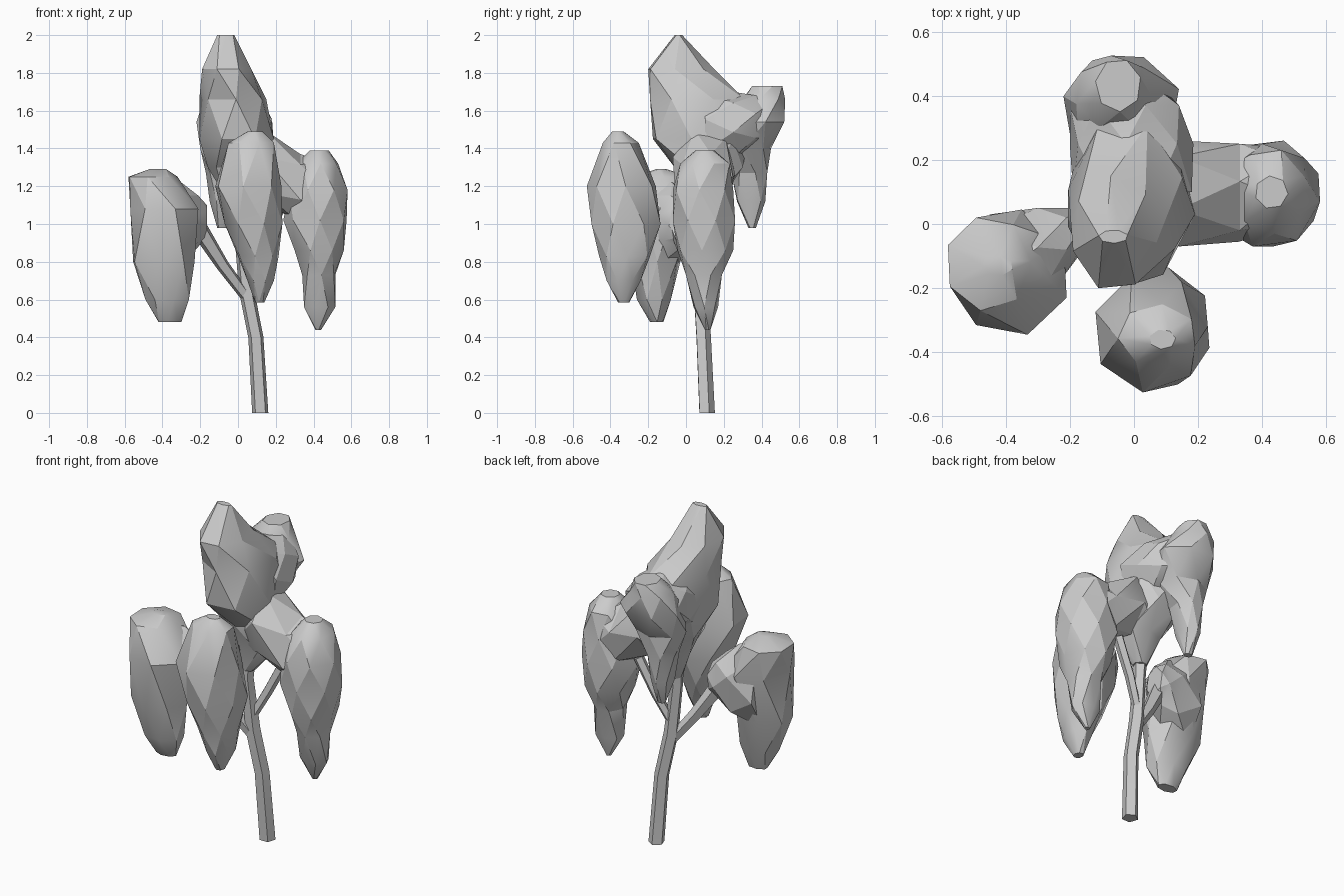
import bpy, bmesh, math
from mathutils import Vector

if "Cube" in bpy.data.objects:
    bpy.data.objects.remove(bpy.data.objects["Cube"])


def finish(name, bm, angle):
    bmesh.ops.recalc_face_normals(bm, faces=bm.faces)
    mesh = bpy.data.meshes.new(name)
    bm.to_mesh(mesh)
    bm.free()
    ob = bpy.data.objects.new(name, mesh)
    bpy.context.collection.objects.link(ob)
    bpy.ops.object.select_all(action='DESELECT')
    ob.select_set(True)
    bpy.context.view_layer.objects.active = ob
    bpy.ops.object.shade_smooth_by_angle(angle=math.radians(angle))


def skin(bm, rings):
    n = len(rings[0])
    for a, b in zip(rings, rings[1:]):
        for i in range(n):
            j = (i + 1) % n
            bm.faces.new((a[i], a[j], b[i]))
            bm.faces.new((a[j], b[j], b[i]))
    bm.faces.new(rings[0])
    bm.faces.new(rings[-1])


def clump(name, levels, axis='Z', n=7, phase=0.3):
    """Faceted foliage: each level is (height, u0, u1, v0, v1) along the axis."""
    bm = bmesh.new()
    rings = []
    for k, (h, u0, u1, v0, v1) in enumerate(levels):
        pts = [(math.cos(t), math.sin(t)) for t in
               (phase + (i + k * 0.5) * math.tau / n for i in range(n))]
        us, vs = zip(*pts)
        ring = []
        for u, v in pts:
            a = u0 + (u1 - u0) * (u - min(us)) / (max(us) - min(us))
            b = v0 + (v1 - v0) * (v - min(vs)) / (max(vs) - min(vs))
            ring.append(bm.verts.new({'Z': (a, b, h), 'X': (h, a, b), 'Y': (a, h, b)}[axis]))
        rings.append(ring)
    # antiprism facets: ring k+1 is turned half a step from ring k
    skin(bm, rings)
    finish(name, bm, 24)


def stem(name, path, n=5):
    """Tapered wood: path of (x, y, z, radius)."""
    bm = bmesh.new()
    rings = []
    for k, p in enumerate(path):
        a = Vector(path[max(k - 1, 0)][:3])
        b = Vector(path[min(k + 1, len(path) - 1)][:3])
        d = Vector((0, 0, 1)) if k == 0 and p[2] == 0 else (b - a).normalized()
        side = d.cross(Vector((0.3, 1, 0))).normalized()
        up = d.cross(side)
        rings.append([bm.verts.new(Vector(p[:3]) + p[3] * (
            math.cos(i * math.tau / n) * side + math.sin(i * math.tau / n) * up))
            for i in range(n)])
    skin(bm, rings)
    finish(name, bm, 30)


# Wood
stem("trunk", [(.118, .108, 0, .045), (.095, .09, .4, .042),
               (.045, .075, .65, .042), (.015, .065, .95, .036), (.02, .08, 1.3, .06)])
stem("left_branch", [(.04, .07, .62, .03), (-.08, .02, .78, .036), (-.22, -.05, 1.0, .05)])
stem("right_branch", [(.03, .07, .7, .025), (.12, .11, .88, .028), (.22, .13, 1.08, .03)])

# Crown with its narrowing underside
clump("crown", [(2.0, -.11, -.02, -.06, -.02), (1.82, -.19, .07, -.2, .15),
                (1.66, -.205, .15, -.19, .31), (1.45, -.205, .19, -.175, .33),
                (1.3, -.16, .18, -.06, .3), (1.15, -.07, .19, 0, .2),
                (1.0, -.02, .06, .03, .11)])

# Back clump, its droop and the bridge to the crown
clump("back_clump", [(1.73, -.12, .02, .35, .51), (1.66, -.18, .06, .3, .525),
                     (1.54, -.22, .14, .22, .52), (1.4, -.2, .08, .2, .45),
                     (1.27, -.17, 0, .24, .43), (1.12, -.15, -.03, .27, .42),
                     (.98, -.11, -.06, .33, .37)])
clump("back_bridge", [(.1, -.19, .18, 1.3, 1.68), (.25, -.2, .185, 1.34, 1.7),
                      (.37, -.2, .14, 1.39, 1.68), (.45, -.15, .06, 1.45, 1.68)], 'Y')

# Right clump and its arm
clump("right_clump", [(1.39, .38, .48, .05, .15), (1.32, .31, .53, -.03, .23),
                      (1.18, .27, .58, -.07, .25), (1.02, .24, .575, -.07, .26),
                      (.86, .3, .56, -.045, .25), (.73, .34, .515, 0, .19),
                      (.56, .35, .515, .04, .17), (.44, .41, .44, .1, .13)], phase=.8)
clump("right_arm", [(0, 0, .2, 1.1, 1.42), (.14, -.07, .26, 1.12, 1.5),
                    (.33, -.055, .25, 1.0, 1.37), (.45, 0, .24, 1.0, 1.33)], 'X', 6)

# Front clump
clump("front_clump", [(1.49, .05, .13, -.39, -.33), (1.43, -.05, .19, -.44, -.25),
                      (1.2, -.12, .23, -.525, -.16), (1.0, -.07, .235, -.5, -.135),
                      (.83, 0, .215, -.46, -.19), (.7, .05, .19, -.42, -.24),
                      (.585, .09, .14, -.36, -.3)], phase=.1)

# Left clump and its arm
clump("left_clump", [(1.29, -.47, -.38, -.16, -.1), (1.25, -.58, -.32, -.27, .02),
                     (1.08, -.57, -.21, -.345, .045), (.8, -.555, -.23, -.29, -.03),
                     (.6, -.49, -.26, -.26, -.08), (.48, -.42, -.3, -.19, -.12)], phase=.5)
clump("left_arm", [(-.165, -.09, .04, .93, 1.1), (-.21, -.15, .05, .88, 1.15),
                   (-.3, -.27, .05, .78, 1.22), (-.45, -.3, .03, .75, 1.25)], 'X', 6)
